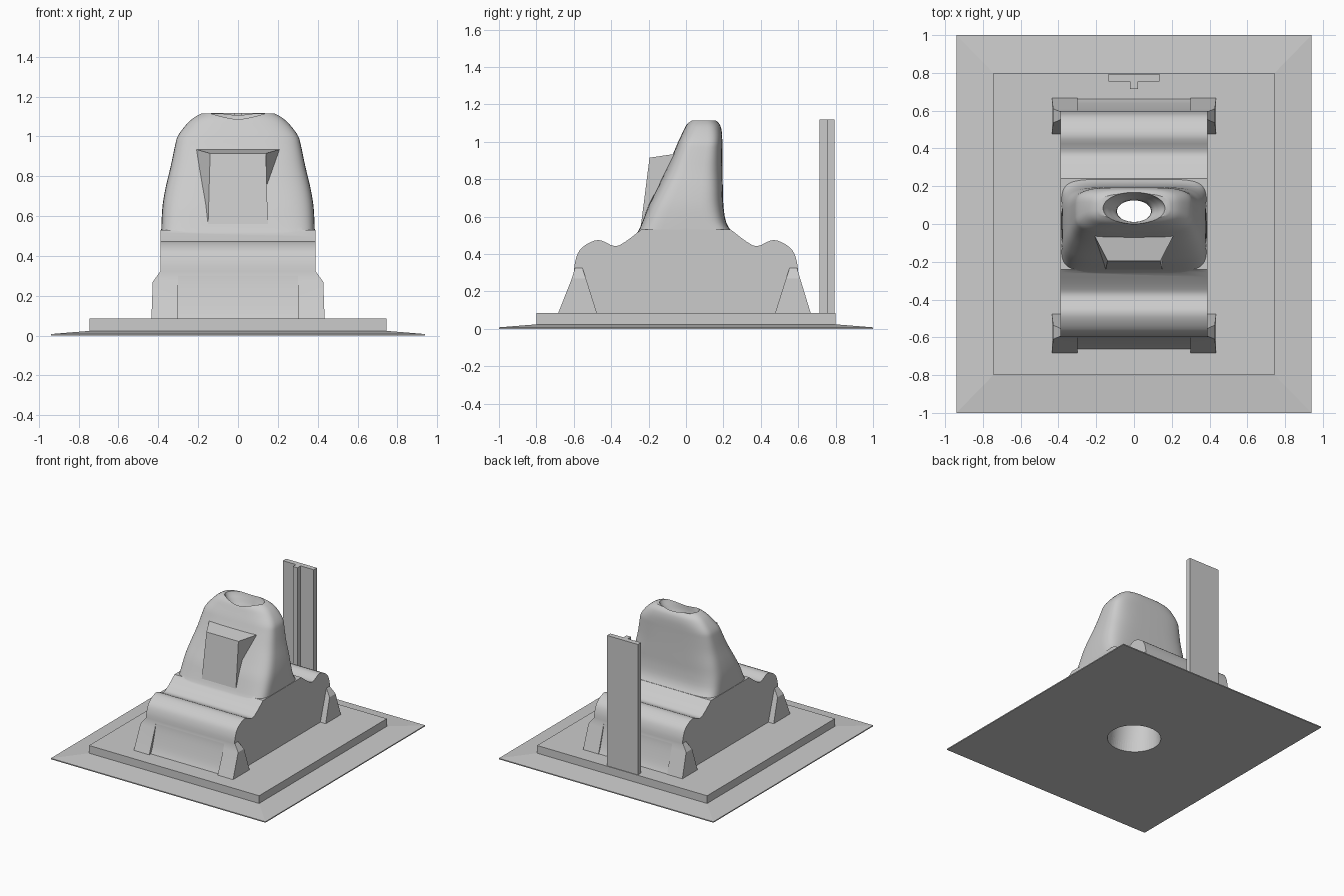
import bpy, bmesh, math

old = bpy.data.objects.get("Cube")
if old:
    bpy.data.objects.remove(old, do_unlink=True)

grey = bpy.data.materials.new("plain_grey")
grey.use_nodes = True
grey.diffuse_color = (0.6, 0.6, 0.6, 1)
grey.node_tree.nodes["Principled BSDF"].inputs["Base Color"].default_value = (0.6, 0.6, 0.6, 1)


def activate(obj):
    bpy.ops.object.select_all(action='DESELECT')
    obj.select_set(True)
    bpy.context.view_layer.objects.active = obj


def loft(name, rings):
    """Closed solid through rings of equal vertex count."""
    bm = bmesh.new()
    loops = [[bm.verts.new(p) for p in ring] for ring in rings]
    n = len(loops[0])
    for a, b in zip(loops, loops[1:]):
        for i in range(n):
            j = (i + 1) % n
            bm.faces.new((a[i], a[j], b[j], b[i]))
    bm.faces.new(loops[0][::-1])
    bm.faces.new(loops[-1])
    bmesh.ops.recalc_face_normals(bm, faces=bm.faces)
    mesh = bpy.data.meshes.new(name)
    bm.to_mesh(mesh)
    bm.free()
    mesh.materials.append(grey)
    obj = bpy.data.objects.new(name, mesh)
    bpy.context.collection.objects.link(obj)
    return obj


def smooth_path(pts, steps=4):
    """Catmull-Rom curve through tuples of any length."""
    out = []
    for i in range(len(pts) - 1):
        p = [pts[max(i - 1, 0)], pts[i], pts[i + 1], pts[min(i + 2, len(pts) - 1)]]
        for s in range(steps):
            t = s / steps
            out.append(tuple(0.5 * (2 * b + (c - a) * t + (2 * a - 5 * b + 4 * c - d) * t * t
                                    + (3 * b - a - 3 * c + d) * t ** 3) for a, b, c, d in zip(*p)))
    return out + [pts[-1]]


def oval(z, rx, y0, y1, power=2.0, n=64):
    """Superellipse ring spanning y0..y1."""
    ring = []
    for i in range(n):
        c, s = math.cos(math.tau * i / n), math.sin(math.tau * i / n)
        ring.append((rx * math.copysign(abs(c) ** (2 / power), c),
                     (y0 + y1) / 2 + (y1 - y0) / 2 * math.copysign(abs(s) ** (2 / power), s), z))
    return ring


def rect(z, x, y0, y1):
    return [(-x, y0, z), (x, y0, z), (x, y1, z), (-x, y1, z)]


def boolean(obj, tool, operation):
    mod = obj.modifiers.new("cut", 'BOOLEAN')
    mod.object, mod.operation, mod.solver = tool, operation, 'EXACT'
    activate(obj)
    bpy.ops.object.modifier_apply(modifier=mod.name)


# Apron and slab
apron = loft("base_apron", [rect(0, .94, -1, 1), rect(.008, .94, -1, 1), rect(.024, .745, -.8, .8)])
slab = loft("base_slab", [rect(.012, .745, -.8, .8), rect(.085, .745, -.8, .8)])

# Saddle body: wavy side profile extruded across x
half = smooth_path([(.665, .08), (.64, .14), (.605, .27), (.59, .37), (.555, .435), (.47, .475),
                    (.385, .443), (.33, .462), (.24, .53)])
profile = [(-y, z) for y, z in half] + half[::-1]
body = loft("saddle_body", [[(x, y, z) for y, z in profile] for x in (-.388, .388)])

# Tower: rounded sections tapering upward
sections = smooth_path([(.42, .386, -.36, .34, 7), (.5, .386, -.27, .26, 7), (.57, .384, -.235, .215, 6),
                        (.66, .378, -.2, .2, 5), (.75, .362, -.155, .197, 4.5), (.85, .338, -.108, .195, 4),
                        (.95, .317, -.063, .194, 4), (1.0, .303, -.042, .194, 4), (1.05, .268, -.018, .192, 3.5),
                        (1.09, .228, .002, .182, 3.2), (1.115, .185, .025, .16, 3)], 3)
tower = loft("tower", [oval(*s) for s in sections])

# Raised front panel with a sloped top
panel = loft("front_panel", [
    [(x, -.24, .56), (-x, -.24, .56), (-x, -.1, .56), (x, -.1, .56)] for x in (.15,)] + [
    [(.14, -.195, .915), (-.14, -.195, .915), (-.21, -.06, .935), (.21, -.06, .935)]])
parts = [tower, panel]

# Flared foot at each corner
for sx in (-1, 1):
    for sy, reach in ((-1, .685), (1, .668)):
        foot = []
        for x, x_in, z, y_out, y_in in ((.435, .3, .08, reach, .475), (.428, .3, .27, .61, .535),
                                        (.385, .3, .33, .592, .555)):
            foot.append([(sx * x, sy * y_out, z), (sx * x, sy * y_in, z),
                         (sx * x_in, sy * y_in, z), (sx * x_in, sy * y_out, z)])
        parts.append(loft("corner_foot", foot))
for part in parts:
    boolean(body, part, 'UNION')
    bpy.data.objects.remove(part, do_unlink=True)

# Funnel bore running down through the tower and base
bore_rings = smooth_path([(-.05, .2, -.2, .2), (.3, .17, -.13, .16), (.7, .12, -.03, .135),
                          (.96, .09, .01, .125), (1.05, .125, .002, .15), (1.11, .162, -.002, .168),
                          (1.2, .19, -.02, .18)])
bore = loft("bore_cutter", [oval(*r) for r in bore_rings])
for obj in (apron, slab, body):
    boolean(obj, bore, 'DIFFERENCE')
bpy.data.objects.remove(bore, do_unlink=True)

# Rear post: flat plate with a central rib
outline = [(-.135, .795), (-.135, .755), (-.02, .755), (-.02, .715),
           (.02, .715), (.02, .755), (.135, .755), (.135, .795)]
post = loft("rear_post", [[(x, y, z) for x, y in outline] for z in (.08, 1.118)])

activate(body)
bpy.ops.object.shade_smooth_by_angle(angle=math.radians(32))
